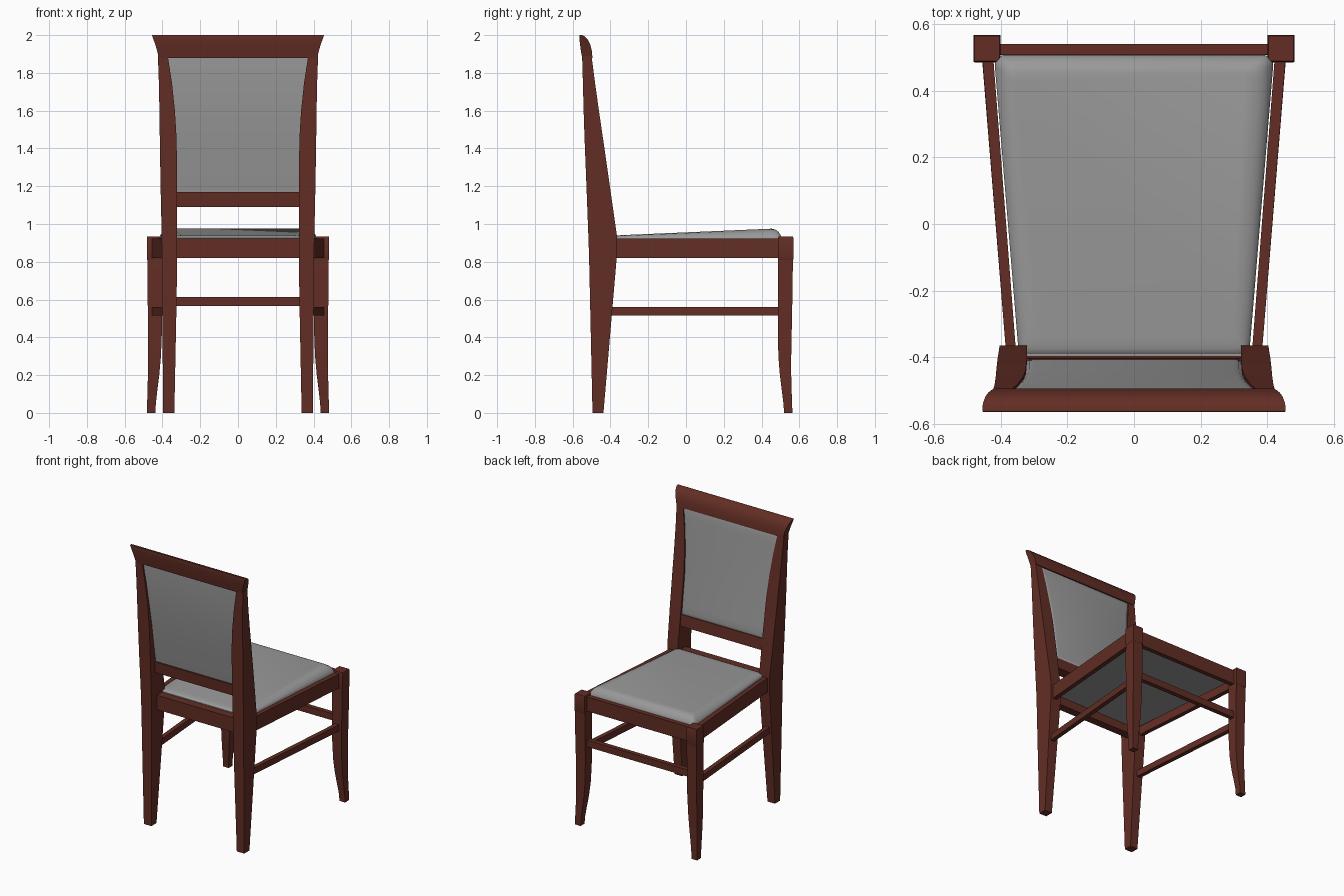
import bpy, bmesh, math

if "Cube" in bpy.data.objects:
    bpy.data.objects.remove(bpy.data.objects["Cube"])


def material(name, rgb):
    m = bpy.data.materials.new(name)
    m.diffuse_color = (*rgb, 1)
    m.use_nodes = True
    m.node_tree.nodes["Principled BSDF"].inputs["Base Color"].default_value = m.diffuse_color
    return m


WOOD = material("red brown wood", (0.125, 0.027, 0.018))
CLOTH = material("grey upholstery", (0.32, 0.32, 0.32))


def loft(name, rings, mat, mirror=False):
    """Skin a stack of equal-length point rings, cap the ends, shade by angle."""
    bm = bmesh.new()
    rows = [[bm.verts.new(p) for p in r] for r in rings]
    n = len(rows[0])
    for a, b in zip(rows, rows[1:]):
        for i in range(n):
            j = (i + 1) % n
            bm.faces.new((a[i], a[j], b[j], b[i]))
    bm.faces.new(rows[0][::-1])
    bm.faces.new(rows[-1])
    bmesh.ops.recalc_face_normals(bm, faces=bm.faces)
    me = bpy.data.meshes.new(name)
    bm.to_mesh(me)
    bm.free()
    me.materials.append(mat)
    ob = bpy.data.objects.new(name, me)
    bpy.context.collection.objects.link(ob)
    if mirror:
        ob.modifiers.new("mirror", 'MIRROR').use_mirror_merge = False
    bpy.ops.object.select_all(action='DESELECT')
    ob.select_set(True)
    bpy.context.view_layer.objects.active = ob
    bpy.ops.object.shade_smooth_by_angle(angle=math.radians(35))
    return ob


def rect(x0, x1, y0, y1, z):
    return [(x0, y0, z), (x1, y0, z), (x1, y1, z), (x0, y1, z)]


def bar(name, x0, x1, y0, y1, z0, z1):
    return loft(name, [rect(x0, x1, y0, y1, z) for z in (z0, z1)], WOOD)


# Back legs rising into the backrest posts: z, y back, y front, x inner, x outer
posts = [(0, -.495, -.437, .337, .396), (.55, -.507, -.390, .326, .401),
         (.82, -.513, -.367, .322, .403), (.94, -.517, -.366, .322, .404),
         (1.2, -.527, -.403, .322, .410), (1.45, -.537, -.439, .325, .414),
         (1.6, -.542, -.461, .334, .416), (1.75, -.546, -.482, .350, .419),
         (1.89, -.550, -.500, .372, .424)]
loft("back_leg", [rect(xi, xo, yb, yf, z) for z, yb, yf, xi, xo in posts], WOOD, True)

# Curved front legs: z, centre x, centre y, half width
legs = [(0, .459, .541, .022), (.05, .458, .539, .023), (.12, .453, .533, .026),
        (.2, .447, .527, .030), (.3, .442, .523, .034), (.45, .439, .523, .037),
        (.65, .440, .525, .039), (.82, .441, .527, .039)]
loft("front_leg", [rect(x - h, x + h, y - h, y + h, z) for z, x, y, h in legs], WOOD, True)
# Square block on top of each front leg
loft("front_leg_block", [rect(.442 - h, .442 + h, .528 - h, .528 + h, z)
                         for z, h in ((.81, .039), (.815, .041), (.925, .041), (.934, .038))],
     WOOD, True)

# Flared crest rail: z, y back, y front, half width
crest = [(1.88, -.550, -.495, .420), (1.92, -.557, -.499, .429), (1.95, -.561, -.507, .438),
         (1.975, -.564, -.519, .447), (1.993, -.565, -.536, .453), (2.0, -.564, -.550, .456)]
loft("crest_rail", [rect(-x, x, yb, yf, z) for z, yb, yf, x in crest], WOOD)

# Lower backrest rail
loft("lower_back_rail", [rect(-.33, .33, -.472, -.396, 1.09),
                         rect(-.33, .33, -.480, -.405, 1.17)], WOOD)

# Seat rails and front stretcher
bar("front_seat_rail", -.41, .41, .510, .542, .82, .922)
bar("back_seat_rail", -.33, .33, -.455, -.398, .82, .922)
bar("front_stretcher", -.42, .42, .508, .540, .565, .613)


# Tapering side rails and side stretchers
def side_bar(name, front, back, z0, z1):
    rings = [[(a, y, z0), (b, y, z0), (b, y, z1), (a, y, z1)]
             for (a, b), y in ((front, .51), (back, -.42))]
    loft(name, rings, WOOD, True)


side_bar("side_seat_rail", (.424, .457), (.352, .382), .82, .922)
side_bar("side_stretcher", (.426, .458), (.352, .382), .515, .56)


# Seat cushion: tapered, rounded corners, sloping up to the front
def seat_ring(inset, z, slope=0.0):
    pts = []
    r = .03
    for sx, sy, start in ((1, 1, 0), (-1, 1, 90), (-1, -1, 180), (1, -1, 270)):
        yc = (.508 if sy > 0 else -.393) - sy * (inset + r)
        for k in range(4):
            t = math.radians(start + 30 * k)
            y = yc + r * math.sin(t)
            half = .384 + (y - .06) * .083 - inset - r
            pts.append((sx * half + r * math.cos(t), y, z + slope * (y + .39)))
    return pts


loft("seat_cushion", [seat_ring(0, .875), seat_ring(0, .925), seat_ring(.006, .932, .008),
                      seat_ring(.018, .936, .025), seat_ring(.035, .938, .038),
                      seat_ring(.055, .939, .043)], CLOTH)


# Padded back panel following the posts, gently rounded at its edges
def panel_ring(inset, t):
    def pt(sx, z):
        z = min(max(z, 1.165 + inset), 1.885 - inset)
        x = .325 + .049 * max(0, (z - 1.4) / .49) ** 1.6 - inset
        yf = -.404 - (z - 1.17) * .136
        yb = -.470 - .068 * math.sin((z - 1.17) / .71 * math.pi / 2)
        return (sx * x, yf + (yb - yf) * t, z)
    zs = [1.1 + .8 * k / 10 for k in range(11)]
    zs = [1.16 + .73 * k / 10 for k in range(11)]
    return [pt(1, z) for z in zs] + [pt(-1, z) for z in reversed(zs)]


def panel():
    loft_rings = [panel_ring(i, t) for i, t in
                  ((.025, 0), (.010, .05), (0, .15), (0, .97))]
    ob = loft("back_panel", loft_rings, CLOTH)
    # Split the large caps into horizontal strips so the curve is followed
    bm = bmesh.new()
    bm.from_mesh(ob.data)
    bmesh.ops.delete(bm, geom=[f for f in bm.faces if len(f.verts) > 4], context='FACES_ONLY')
    bm.verts.ensure_lookup_table()
    for base in (0, 22 * 3):
        for k in range(10):
            bm.faces.new([bm.verts[base + i] for i in (k, k + 1, 20 - k, 21 - k)])
    bmesh.ops.recalc_face_normals(bm, faces=bm.faces)
    for f in bm.faces:
        f.smooth = True
    bm.to_mesh(ob.data)
    bm.free()


panel()
